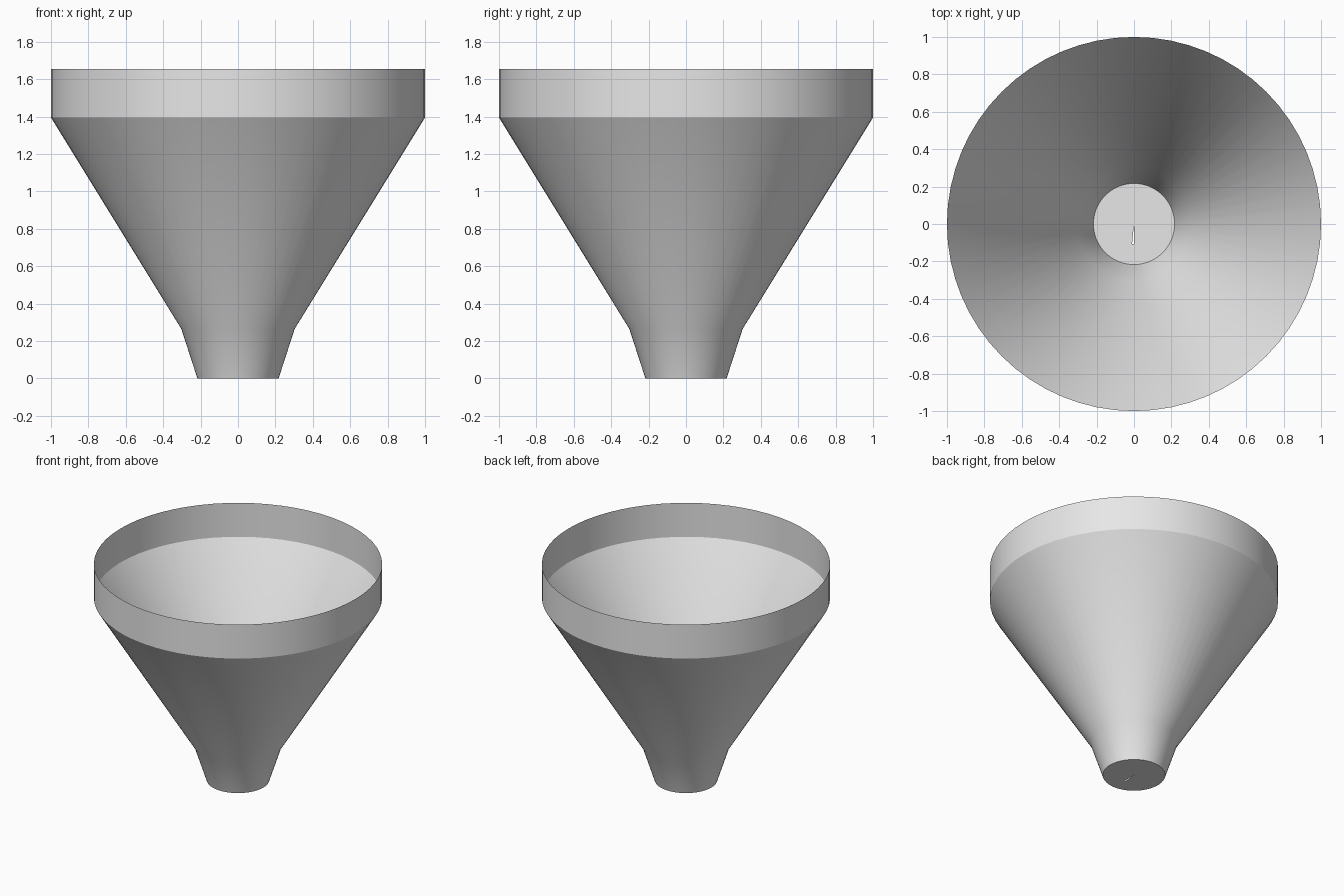
import bpy
import bmesh
from math import cos, sin, pi, radians

cube = bpy.data.objects.get("Cube")
if cube:
    bpy.data.objects.remove(cube)

SIDES = 64

grey = bpy.data.materials.new("light_grey")
grey.use_nodes = True
grey.diffuse_color = (0.8, 0.8, 0.8, 1)
grey.node_tree.nodes["Principled BSDF"].inputs["Base Color"].default_value = (0.8, 0.8, 0.8, 1)

bm = bmesh.new()


def ring(radius, z):
    """One horizontal circle of vertices, starting at the front."""
    angles = [2 * pi * i / SIDES - pi / 2 for i in range(SIDES)]
    return [bm.verts.new((radius * cos(a), radius * sin(a), z)) for a in angles]


def band(lower, upper):
    """Quads joining two circles, facing outward."""
    for i in range(SIDES):
        j = (i + 1) % SIDES
        bm.faces.new((lower[i], lower[j], upper[j], upper[i]))


# Single-walled spout, cone and upright rim
profile = [(0.217, 0), (0.303, 0.265), (1, 1.395), (1, 1.655)]
rings = [ring(r, z) for r, z in profile]
for lower, upper in zip(rings, rings[1:]):
    band(lower, upper)

# Floor of the spout, with one thin wedge left open at the front
inner = ring(0.108, 0)
band(inner, rings[0])
centre = bm.verts.new((0, 0, 0))
for i in range(SIDES - 1):
    bm.faces.new((centre, inner[i], inner[i + 1]))

bmesh.ops.recalc_face_normals(bm, faces=bm.faces)
top_wall = max(bm.faces, key=lambda f: f.calc_center_median().z)
if top_wall.normal.dot(top_wall.calc_center_median()) < 0:
    bmesh.ops.reverse_faces(bm, faces=bm.faces)

mesh = bpy.data.meshes.new("funnel")
bm.to_mesh(mesh)
bm.free()
mesh.materials.append(grey)
funnel = bpy.data.objects.new("funnel", mesh)
bpy.context.collection.objects.link(funnel)

# Smooth walls, with crisp edges at the rim and floor
bpy.ops.object.select_all(action="DESELECT")
funnel.select_set(True)
bpy.context.view_layer.objects.active = funnel
bpy.ops.object.shade_smooth_by_angle(angle=radians(30))
